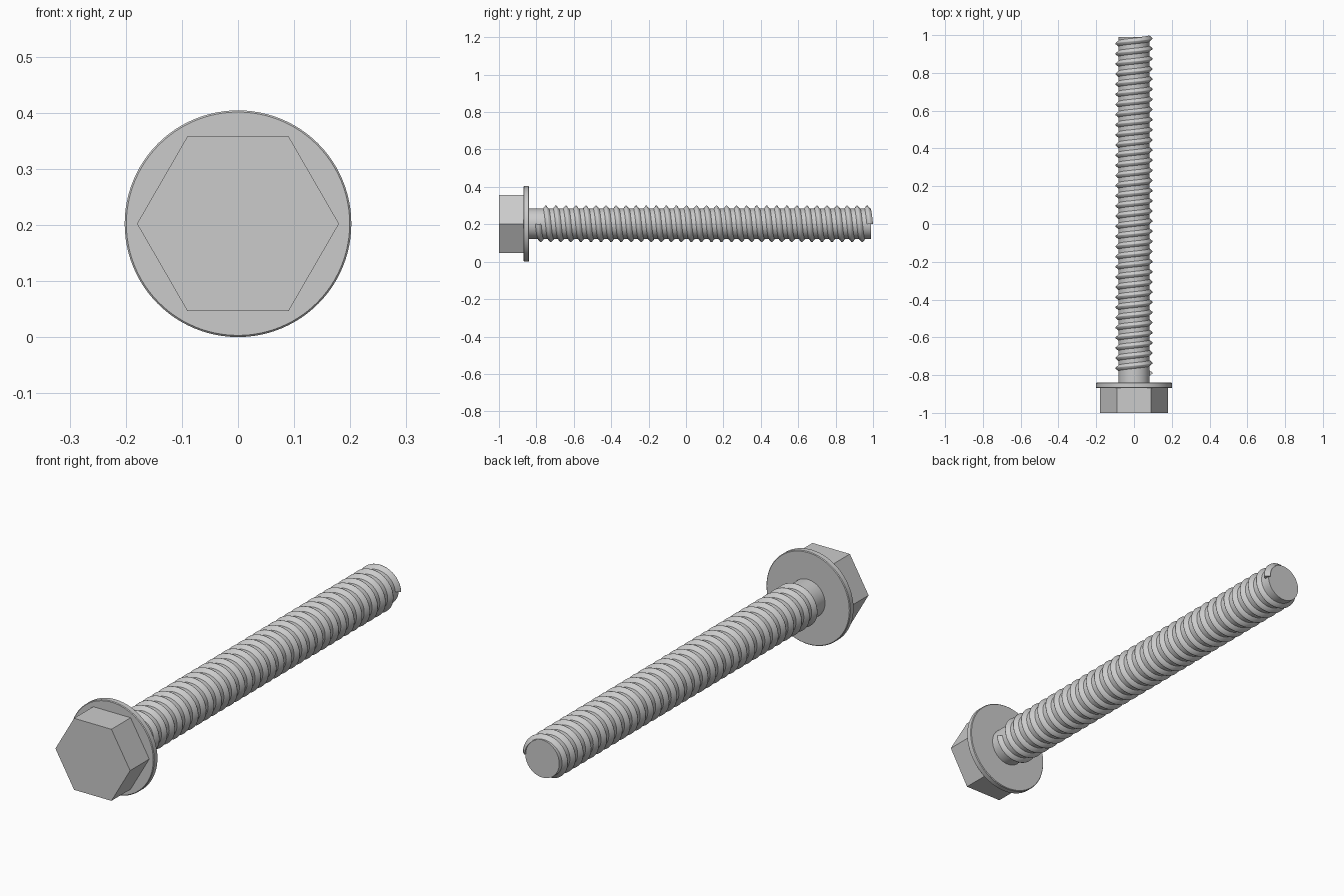
import bpy, bmesh
from math import sin, cos, pi, radians

if "Cube" in bpy.data.objects:
    bpy.data.objects.remove(bpy.data.objects["Cube"])

CZ = 0.202  # height of the bolt axis, which runs along y


def finish(bm, name, angle):
    bmesh.ops.recalc_face_normals(bm, faces=bm.faces)
    mesh = bpy.data.meshes.new(name)
    bm.to_mesh(mesh)
    bm.free()
    ob = bpy.data.objects.new(name, mesh)
    bpy.context.collection.objects.link(ob)
    bpy.ops.object.select_all(action='DESELECT')
    ob.select_set(True)
    bpy.context.view_layer.objects.active = ob
    bpy.ops.object.shade_smooth_by_angle(angle=radians(angle))
    return ob


def polar(r, t, y):
    # angle 0 is +x, running clockwise seen from the front's far side: x, -z, -x, z
    return (r * cos(t), y, CZ - r * sin(t))


def sweep(name, rings, angle):
    # skins a list of closed point loops and caps both ends
    bm = bmesh.new()
    loops = [[bm.verts.new(p) for p in ring] for ring in rings]
    n = len(loops[0])
    for a, b in zip(loops, loops[1:]):
        for i in range(n):
            j = (i + 1) % n
            bm.faces.new((a[i], a[j], b[j], b[i]))
    bm.faces.new(loops[0])
    bm.faces.new(loops[-1])
    return finish(bm, name, angle)


def lathe(name, profile, sides):
    rings = [[polar(r, 2 * pi * i / sides, y) for i in range(sides)]
             for r, y in profile]
    return sweep(name, rings, 35)


# Hexagonal head, washer flange and plain shank
lathe("hex_head", [(0.18, -1.0), (0.18, -0.86)], 6)
lathe("flange", [(0.199, -0.868), (0.202, -0.865), (0.202, -0.843), (0.199, -0.84)], 96)
lathe("shank", [(0.082, -0.85), (0.082, 0.99)], 64)

# Right-handed helical thread with a triangular section
turns, steps = 33, 48
y_start, y_end, half = -0.79, 0.982, 0.018
rings = []
for k in range(turns * steps + 1):
    t = 2 * pi * k / steps
    y = y_start + (y_end - y_start) * k / (turns * steps)
    section = [(0.079, -half), (0.098, -0.002), (0.098, 0.002), (0.079, half)]
    rings.append([polar(r, t, y + dy) for r, dy in section])
sweep("thread", rings, 60)
